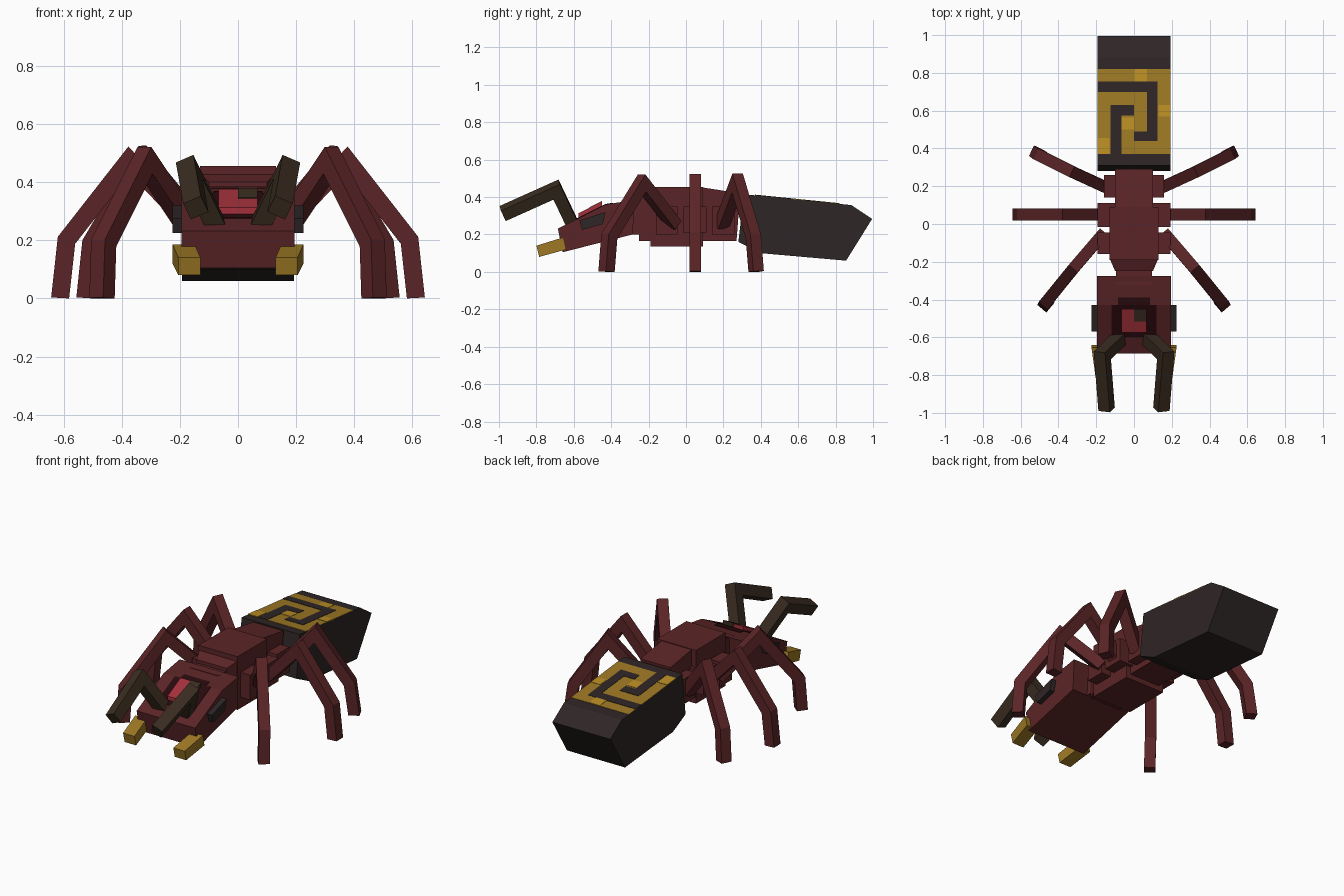
import bpy
import bmesh
from mathutils import Vector

cube = bpy.data.objects.get("Cube")
if cube:
    bpy.data.objects.remove(cube, do_unlink=True)


def material(name, r, g, b):
    m = bpy.data.materials.new(name)
    m.use_nodes = True
    m.diffuse_color = (r, g, b, 1)
    bsdf = m.node_tree.nodes["Principled BSDF"]
    bsdf.inputs["Base Color"].default_value = (r, g, b, 1)
    bsdf.inputs["Roughness"].default_value = 0.9
    return m


RED = material("dark red shell", .105, .018, .020)
SHADE = material("deep red marking", .022, .003, .004)
BRIGHT = material("bright red", .37, .030, .045)
CHARCOAL = material("charcoal", .028, .019, .019)
BROWN = material("dark brown", .043, .026, .015)
GOLD = material("gold", .34, .19, .018)
LIGHT_GOLD = material("light gold", .49, .27, .018)


def loft(name, rings, mat):
    """Join equal-sized rings of points into a closed solid."""
    bm = bmesh.new()
    loops = [[bm.verts.new(p) for p in ring] for ring in rings]
    n = len(loops[0])
    for a, b in zip(loops, loops[1:]):
        for i in range(n):
            j = (i + 1) % n
            bm.faces.new((a[i], a[j], b[j], b[i]))
    bm.faces.new(loops[0])
    bm.faces.new(loops[-1])
    bmesh.ops.recalc_face_normals(bm, faces=bm.faces)
    mesh = bpy.data.meshes.new(name)
    bm.to_mesh(mesh)
    bm.free()
    mesh.materials.append(mat)
    obj = bpy.data.objects.new(name, mesh)
    bpy.context.collection.objects.link(obj)
    return obj


def extrude(name, profile, x0, x1, mat):
    """Sweep a side profile of (y, z) points from x0 to x1."""
    return loft(name, [[(x, y, z) for y, z in profile] for x in (x0, x1)], mat)


def box(name, x0, x1, y0, y1, z0, z1, mat):
    return extrude(name, [(y0, z0), (y1, z0), (y1, z1), (y0, z1)], x0, x1, mat)


def plate(name, x0, x1, y0, y1, surface, lift, mat):
    """Thin marking that follows a sloped surface z = surface(y)."""
    a, b = surface(y0), surface(y1)
    low = -.003
    return extrude(name, [(y0, a + low), (y1, b + low), (y1, b + lift), (y0, a + lift)], x0, x1, mat)


def limb(name, points, half, mat):
    """Square bar with mitred bends, kept in one plane."""
    pts = [Vector(p) for p in points]
    dirs = [(b - a).normalized() for a, b in zip(pts, pts[1:])]
    side = dirs[0].cross(dirs[1]).normalized()
    rings = []
    for i, p in enumerate(pts):
        before, after = dirs[max(i - 1, 0)], dirs[min(i, len(dirs) - 1)]
        t = (before + after).normalized()
        up = side.cross(t) * (half / t.dot(after))
        s = side * half
        ring = [p + s + up, p - s + up, p - s - up, p + s - up]
        rings.append([(v.x, v.y, max(v.z, 0)) for v in ring])
    return loft(name, rings, mat)


# Thorax
box("thorax", -.13, .13, -.19, .09, .135, .455, RED)
loft("thorax_front", [
    [(-w, y, lo), (w, y, lo), (w, y, hi), (-w, y, hi)]
    for w, y, lo, hi in ((.13, -.18, .166, .43), (.10, -.25, .166, .40))], RED)
extrude("thorax_rear", [(.08, .166), (.27, .166), (.29, .42), (.085, .452)], -.10, .10, RED)
box("neck", -.095, .095, -.32, -.24, .20, .38, RED)
box("front_hip", -.193, .193, -.16, -.045, .20, .35, RED)
box("middle_hip", -.193, .193, -.015, .11, .21, .35, RED)
box("rear_hip", -.16, .16, .14, .26, .20, .35, RED)

# Abdomen
extrude("abdomen", [(.31, .415), (.28, .16), (.40, .10), (.856, .06),
                    (.995, .283), (.885, .357)], -.193, .193, CHARCOAL)


def abdomen_top(y):
    return .415 - .101 * (y - .31)


plate("abdomen_gold_panel", -.193, .193, .37, .82, abdomen_top, .002, GOLD)
hooks = [(-.193, .125, .70, .755), (.07, .125, .44, .70), (0, .07, .44, .49),
         (-.125, -.065, .37, .63), (-.065, 0, .575, .63)]
for i, r in enumerate(hooks):
    plate(f"hook_marking_{i + 1}", *r, abdomen_top, .004, CHARCOAL)
spots = [(0, .07, .755, .82), (.13, .193, .57, .63), (-.065, 0, .50, .565), (-.193, -.13, .37, .455)]
for i, r in enumerate(spots):
    plate(f"gold_spot_{i + 1}", *r, abdomen_top, .004, LIGHT_GOLD)

# Head
extrude("head", [(-.685, .232), (-.66, .105), (-.285, .20), (-.275, .385), (-.43, .36)],
        -.195, .195, RED)


def brow(y):
    return .36 + .502 * (y + .43)


def crown(y):
    return .36 + .161 * (y + .43)


plate("face_marking", -.12, .12, -.60, -.43, brow, .003, SHADE)
plate("crown_marking", -.085, .085, -.43, -.39, crown, .003, SHADE)
plate("forehead_jewel", -.067, .067, -.575, -.45, brow, .026, BRIGHT)
plate("jewel_chip", 0, .067, -.515, -.449, brow, .029, BROWN)

# Paired parts
for s, label in ((1, "left"), (-1, "right")):
    extrude(f"{label}_eye", [(-.57, .275), (-.555, .225), (-.445, .255), (-.43, .32)],
            s * .17, s * .226, CHARCOAL)

    # Jaw leans slightly inward toward its tip
    loft(f"{label}_jaw", [
        [(s * (x - .038), y0, z0), (s * (x + .038), y0, z0),
         (s * (x + .038), y1, z1), (s * (x - .038), y1, z1)]
        for x, y0, z0, y1, z1 in ((.187, -.64, .12, -.655, .185),
                                  (.167, -.785, .08, -.80, .14))], GOLD)

    limb(f"{label}_antenna", [(s * .07, -.60, .24), (s * .168, -.695, .44),
                              (s * .145, -.98, .312)], .033, BROWN)

    legs = {
        "front": [(.17, -.06, .25), (.32, -.235, .475), (.462, -.41, .19), (.468, -.425, 0)],
        "middle": [(.16, .05, .25), (.375, .05, .475), (.59, .05, .20), (.612, .05, 0)],
        "rear": [(.14, .19, .25), (.325, .275, .475), (.495, .36, .19), (.515, .375, 0)],
    }
    for place, path in legs.items():
        limb(f"{label}_{place}_leg", [(s * x, y, z) for x, y, z in path], .031, RED)
